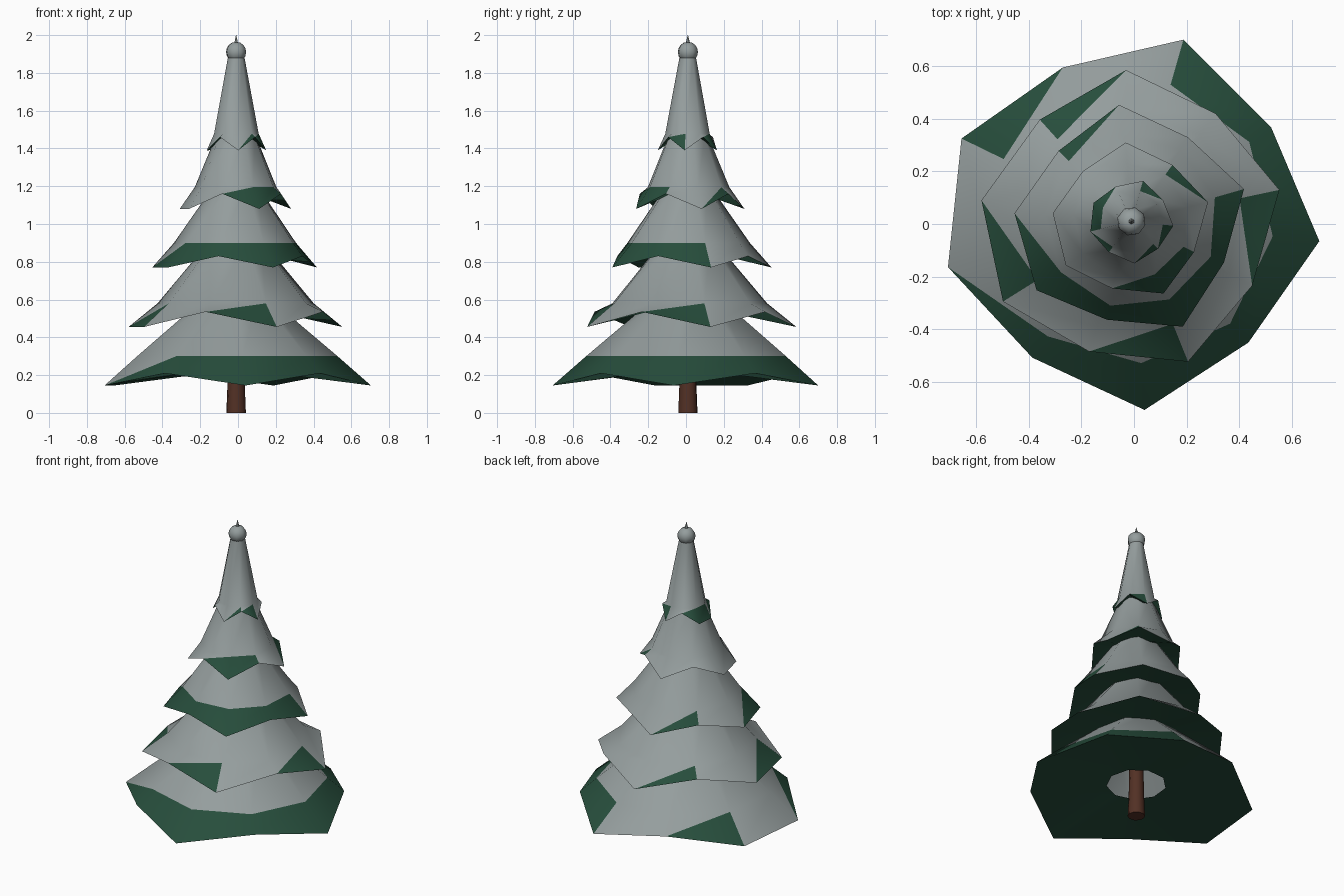
import bpy, bmesh
from math import cos, sin, radians, pi

if "Cube" in bpy.data.objects:
    bpy.data.objects.remove(bpy.data.objects["Cube"], do_unlink=True)

CX, CY = -0.01, 0.01
SIDES = 9
LONG = "LSLSLSLLS"      # long and short branch tips, clockwise


def material(name, color):
    m = bpy.data.materials.new(name)
    m.use_nodes = True
    m.diffuse_color = (*color, 1)
    m.node_tree.nodes["Principled BSDF"].inputs["Base Color"].default_value = (*color, 1)
    return m


snow = material("snow_grey", (0.30, 0.34, 0.34))
green = material("needle_green", (0.02, 0.075, 0.045))
brown = material("bark_brown", (0.085, 0.03, 0.018))


def finish(name, bm, mats, angle=50):
    mesh = bpy.data.meshes.new(name)
    bm.to_mesh(mesh)
    bm.free()
    for m in mats:
        mesh.materials.append(m)
    ob = bpy.data.objects.new(name, mesh)
    bpy.context.collection.objects.link(ob)
    bpy.ops.object.select_all(action="DESELECT")
    ob.select_set(True)
    bpy.context.view_layer.objects.active = ob
    bpy.ops.object.shade_smooth_by_angle(angle=radians(angle))
    return ob


def lathe(name, profile, sides, mat):
    """Closed revolved shape from (radius, height) points."""
    bm = bmesh.new()
    rings = [[bm.verts.new((CX + r * cos(2 * pi * i / sides + pi / 6),
                            CY + r * sin(2 * pi * i / sides + pi / 6), z))
              for i in range(sides)] for r, z in profile]
    for a, b in zip(rings, rings[1:]):
        for i in range(sides):
            j = (i + 1) % sides
            bm.faces.new((a[i], a[j], b[j], b[i]))
    bm.faces.new(rings[0][::-1])
    bm.faces.new(rings[-1])
    return finish(name, bm, [mat])


def tier(name, start, top, ring, tip_long, tip_short, hole, bare):
    """Snowy cone with a zigzag skirt; bare marks each sector:
    G = green, H = lower half green, . = snow."""
    bm = bmesh.new()

    def circle(place):
        verts = []
        for i in range(SIDES):
            a = radians(start - i * 360 / SIDES)
            r, z = place(i)
            verts.append(bm.verts.new((CX + r * cos(a), CY + r * sin(a), z)))
        return verts

    upper = circle(lambda i: top)
    shoulder = circle(lambda i: ring)
    rim = circle(lambda i: tip_long if LONG[i] == "L" else tip_short)
    under = circle(lambda i: hole)

    def face(mat, *verts):
        bm.faces.new(verts).material_index = mat

    for i in range(SIDES):
        j = (i + 1) % SIDES
        face(0, upper[i], upper[j], shoulder[j], shoulder[i])
        face(int(bare[i] != "."), shoulder[i], rim[j], rim[i])
        face(int(bare[i] == "G"), shoulder[i], shoulder[j], rim[j])
        face(1, rim[i], rim[j], under[j], under[i])
    return finish(name, bm, [snow, green])


# Branch tiers, bottom to top
tier("branches_bottom", 74, (0.16, 0.62), (0.54, 0.30), (0.718, 0.145), (0.64, 0.21), (0.18, 0.22), "GGGGGH.H.")
tier("branches_low", 92, (0.15, 0.90), (0.42, 0.58), (0.575, 0.455), (0.52, 0.535), (0.16, 0.55), "..H.H.H.H")
tier("branches_middle", 96, (0.12, 1.20), (0.33, 0.90), (0.445, 0.77), (0.385, 0.83), (0.13, 0.85), "..GGGGH.H")
tier("branches_high", 94, (0.11, 1.46), (0.22, 1.195), (0.30, 1.08), (0.265, 1.16), (0.09, 1.16), ".H.GH....")
tier("branches_top", 74, (0.045, 1.88), (0.12, 1.478), (0.16, 1.39), (0.145, 1.46), (0.06, 1.46), "H.HH.HGH.")

# Trunk
lathe("trunk", [(0.052, 0), (0.046, 0.15), (0.04, 0.5)], 10, brown)

# Ball and spike on the tree top
ball = [(0.055 * sin(pi * k / 8), 1.91 - 0.055 * cos(pi * k / 8)) for k in range(1, 8)]
lathe("top_ball", ball, 8, snow)
lathe("top_spike", [(0.012, 1.955), (0.001, 2.0)], 6, snow)
